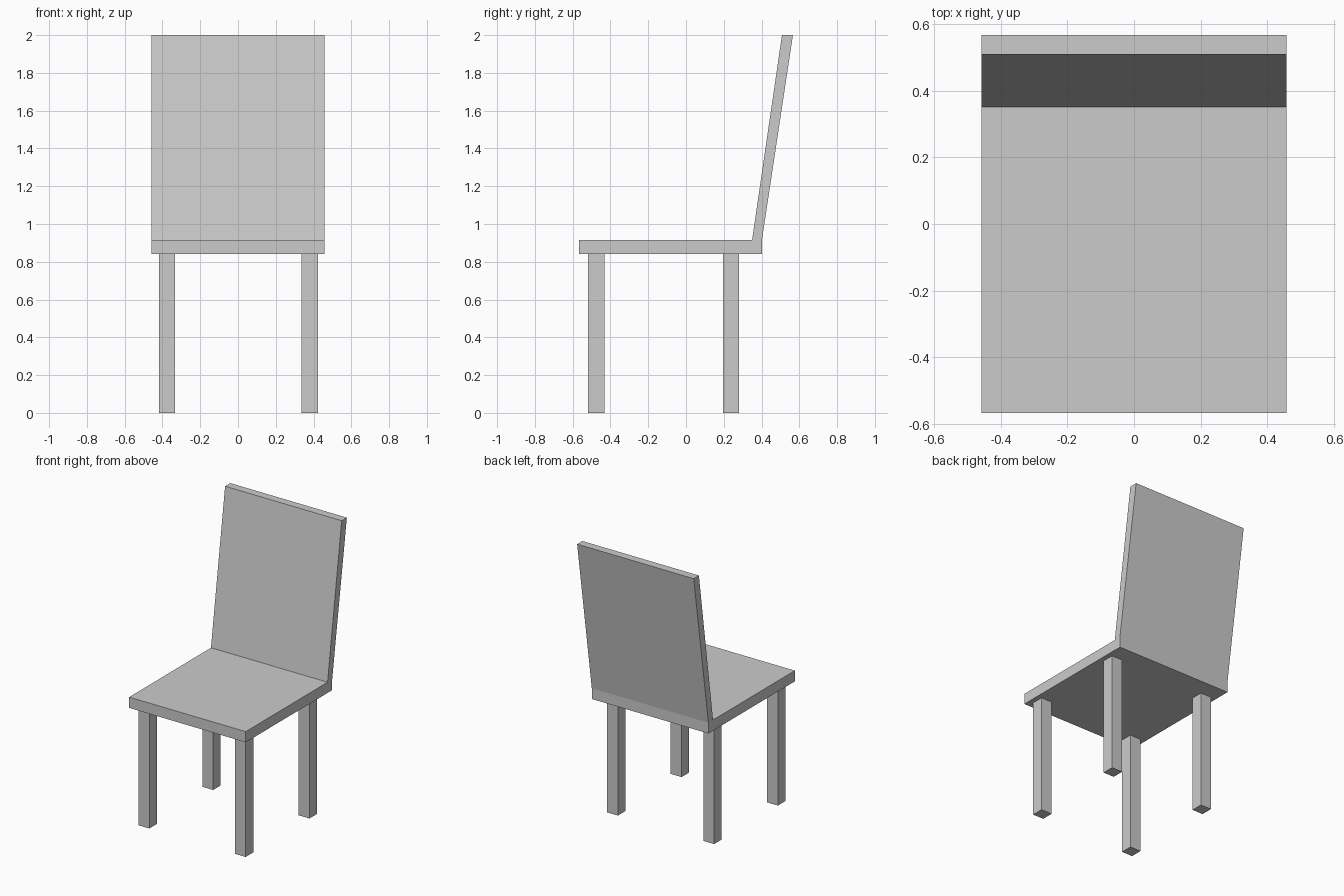
import bpy
import bmesh

if "Cube" in bpy.data.objects:
    bpy.data.objects.remove(bpy.data.objects["Cube"])


def extrude_profile(name, points, axis, start, end):
    """Extrude a closed 2D outline along x (points are y, z) or z (points are x, y)."""
    def place(a, b, d):
        return (d, a, b) if axis == "x" else (a, b, d)

    bm = bmesh.new()
    base = bm.faces.new([bm.verts.new(place(a, b, start)) for a, b in points])
    result = bmesh.ops.extrude_face_region(bm, geom=[base], use_keep_orig=True)
    verts = [v for v in result["geom"] if isinstance(v, bmesh.types.BMVert)]
    bmesh.ops.translate(bm, verts=verts, vec=place(0, 0, end - start))
    bmesh.ops.recalc_face_normals(bm, faces=bm.faces)
    mesh = bpy.data.meshes.new(name)
    bm.to_mesh(mesh)
    bm.free()
    obj = bpy.data.objects.new(name, mesh)
    bpy.context.collection.objects.link(obj)
    return obj


SEAT_BOTTOM, SEAT_TOP = 0.84, 0.916

# Seat and reclined backrest share one L-shaped side profile
side_profile = [
    (-0.566, SEAT_BOTTOM), (0.402, SEAT_BOTTOM), (0.402, SEAT_TOP),
    (0.566, 2.0), (0.508, 2.0), (0.35, SEAT_TOP), (-0.566, SEAT_TOP),
]
extrude_profile("seat_and_backrest", side_profile, "x", -0.457, 0.457)

# Four square legs
h = 0.0425
for side, x in (("left", -0.375), ("right", 0.38)):
    for end, y in (("front", -0.475), ("back", 0.239)):
        square = [(x - h, y - h), (x + h, y - h), (x + h, y + h), (x - h, y + h)]
        extrude_profile(f"{end}_{side}_leg", square, "z", 0.0, SEAT_BOTTOM)
